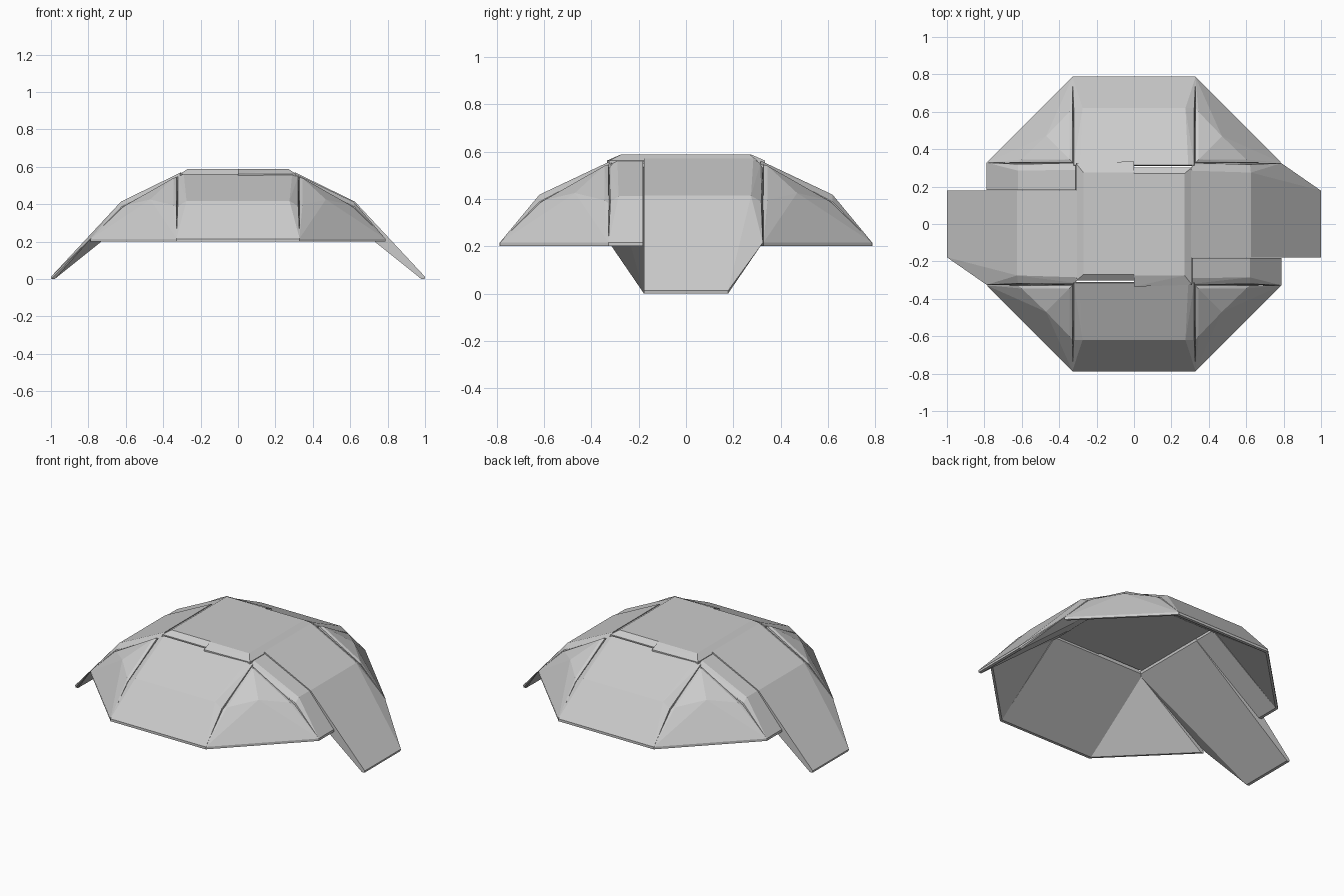
import bpy, bmesh, math
from mathutils import Matrix


def panel(name, pts, angle=0.0):
    """Faceted solid wrapped around a few key points, turned about z."""
    bm = bmesh.new()
    for p in pts:
        bm.verts.new(p)
    bmesh.ops.convex_hull(bm, input=bm.verts)
    loose = [v for v in bm.verts if not v.link_faces]
    bmesh.ops.delete(bm, geom=loose, context='VERTS')
    bmesh.ops.dissolve_limit(bm, angle_limit=math.radians(1.5),
                             verts=bm.verts, edges=bm.edges)
    bmesh.ops.recalc_face_normals(bm, faces=bm.faces)
    bm.transform(Matrix.Rotation(math.radians(angle), 4, 'Z'))
    me = bpy.data.meshes.new(name)
    bm.to_mesh(me)
    bm.free()
    ob = bpy.data.objects.new(name, me)
    bpy.context.collection.objects.link(ob)
    return ob


def strip(stations):
    """Points of a strip running along +x: (x, z, y low, y high)."""
    return [(x, y, z) for x, z, lo, hi in stations for y in (lo, hi)]


# front / back panel: seam edge, raised middle and flat inner face
bulge = strip([
    (0.315, 0.548, -0.322, 0.322), (0.62, 0.388, -0.322, 0.322),
    (0.788, 0.215, -0.33, 0.33), (0.788, 0.2, -0.33, 0.33),
    (0.315, 0.562, -0.29, 0.29), (0.62, 0.418, -0.275, 0.275),
    (0.31, 0.535, -0.325, 0.325), (0.77, 0.2, -0.33, 0.33),
])

# long side flap reaching the ground
flap = strip([
    (0.312, 0.55, -0.178, 0.315), (0.305, 0.57, -0.178, 0.285),
    (0.62, 0.388, -0.178, 0.318), (0.625, 0.414, -0.178, 0.275),
    (0.788, 0.215, -0.178, 0.325),
    (1.0, 0.012, -0.178, 0.178), (0.998, 0.0, -0.178, 0.178),
    (0.98, 0.0, -0.178, 0.178), (0.312, 0.535, -0.178, 0.325),
])

# short side panel beside the flap
short = strip([
    (0.312, 0.545, -0.32, -0.181), (0.312, 0.56, -0.29, -0.181),
    (0.62, 0.388, -0.32, -0.181), (0.62, 0.412, -0.285, -0.181),
    (0.788, 0.215, -0.328, -0.181), (0.788, 0.2, -0.328, -0.181),
    (0.77, 0.2, -0.328, -0.181), (0.31, 0.535, -0.325, -0.181),
])

# triangular corner panel, symmetric about its diagonal
half = [
    (0.328, 0.328, 0.545), (0.328, 0.62, 0.382), (0.328, 0.788, 0.215),
    (0.328, 0.788, 0.2), (0.328, 0.77, 0.2), (0.326, 0.326, 0.53),
    (0.345, 0.6, 0.395), (0.345, 0.345, 0.54), (0.47, 0.47, 0.425),
]
corner = half + [(y, x, z) for x, y, z in half]

# half of the top plate, bevelled on its outer edges
top = strip([
    (0.0, 0.55, -0.335, 0.303), (0.31, 0.55, -0.325, 0.303),
    (0.0, 0.562, -0.335, 0.303), (0.31, 0.562, -0.325, 0.303),
    (0.0, 0.588, -0.275, 0.27), (0.27, 0.588, -0.275, 0.27),
])

# everything repeats by a half turn about z
for turn, end, side in ((0, "front", "right"), (180, "back", "left")):
    panel(end + "_panel", bulge, turn - 90)
    panel(side + "_long_flap", flap, turn)
    panel(side + "_short_panel", short, turn)
    panel(side + "_" + end + "_corner", corner, turn - 90)
    panel(side + "_other_corner", corner, turn)
    panel(side + "_top_plate", top, turn)
